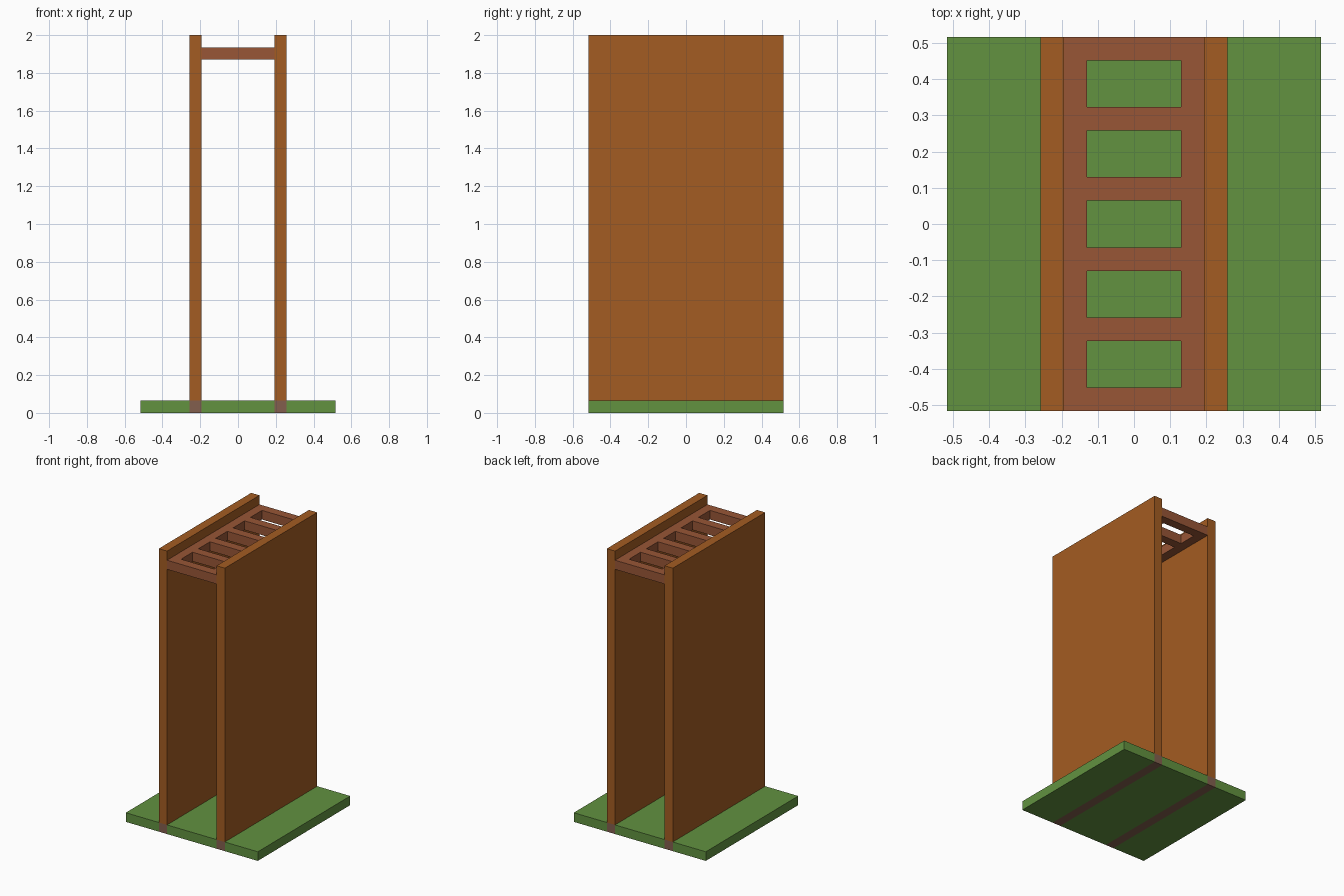
import bpy
import bmesh

U = 2 / 31  # one block of the modelling grid

cube = bpy.data.objects.get("Cube")
if cube:
    bpy.data.objects.remove(cube, do_unlink=True)


def make_material(name, rgb):
    mat = bpy.data.materials.new(name)
    mat.use_nodes = True
    color = (*rgb, 1)
    mat.diffuse_color = color
    mat.node_tree.nodes["Principled BSDF"].inputs["Base Color"].default_value = color
    return mat


def add_object(name, bm, mat):
    mesh = bpy.data.meshes.new(name)
    bmesh.ops.recalc_face_normals(bm, faces=bm.faces)
    bm.to_mesh(mesh)
    bm.free()
    mesh.materials.append(mat)
    obj = bpy.data.objects.new(name, mesh)
    bpy.context.collection.objects.link(obj)
    return obj


def box(name, x, y, z, mat):
    """Box spanning the given (low, high) ranges in blocks."""
    bm = bmesh.new()
    bmesh.ops.create_cube(bm, size=1)
    for v in bm.verts:
        v.co = [U * (lo if c < 0 else hi) for c, (lo, hi) in zip(v.co, (x, y, z))]
    return add_object(name, bm, mat)


grass = make_material("grass green", (0.122, 0.287, 0.051))
timber = make_material("orange timber", (0.371, 0.107, 0.016))
ladder_wood = make_material("reddish wood", (0.314, 0.093, 0.037))
foot_brown = make_material("greyish brown", (0.223, 0.114, 0.076))

DEPTH = (-8, 8)

# Ground slab, fitted around the wall feet
box("ground_middle", (-3, 3), DEPTH, (0, 1), grass)
for side, s in (("left", 1), ("right", -1)):
    outer = sorted((4 * s, 8 * s))
    wall = sorted((3 * s, 4 * s))
    box(f"ground_{side}", outer, DEPTH, (0, 1), grass)
    # Tall side wall and its sunken foot
    box(f"wall_{side}", wall, DEPTH, (1, 31), timber)
    box(f"wall_foot_{side}", wall, DEPTH, (0, 1), foot_brown)

# Ladder lying between the wall tops: a sheet with five openings, given thickness
bm = bmesh.new()
xs = [-3, -2, 2, 3]
ys = [-8] + [c + e for c in range(-6, 7, 3) for e in (-1, 1)] + [8]
grid = [[bm.verts.new((x * U, y * U, 29 * U)) for x in xs] for y in ys]
for j in range(len(ys) - 1):
    for i in range(len(xs) - 1):
        if i == 1 and j % 2 == 1:
            continue  # opening between rungs
        bm.faces.new((grid[j][i], grid[j][i + 1], grid[j + 1][i + 1], grid[j + 1][i]))
top = bmesh.ops.extrude_face_region(bm, geom=bm.faces[:], use_keep_orig=True)
bmesh.ops.translate(
    bm, vec=(0, 0, U),
    verts=[g for g in top["geom"] if isinstance(g, bmesh.types.BMVert)])
add_object("top_ladder", bm, ladder_wood)
